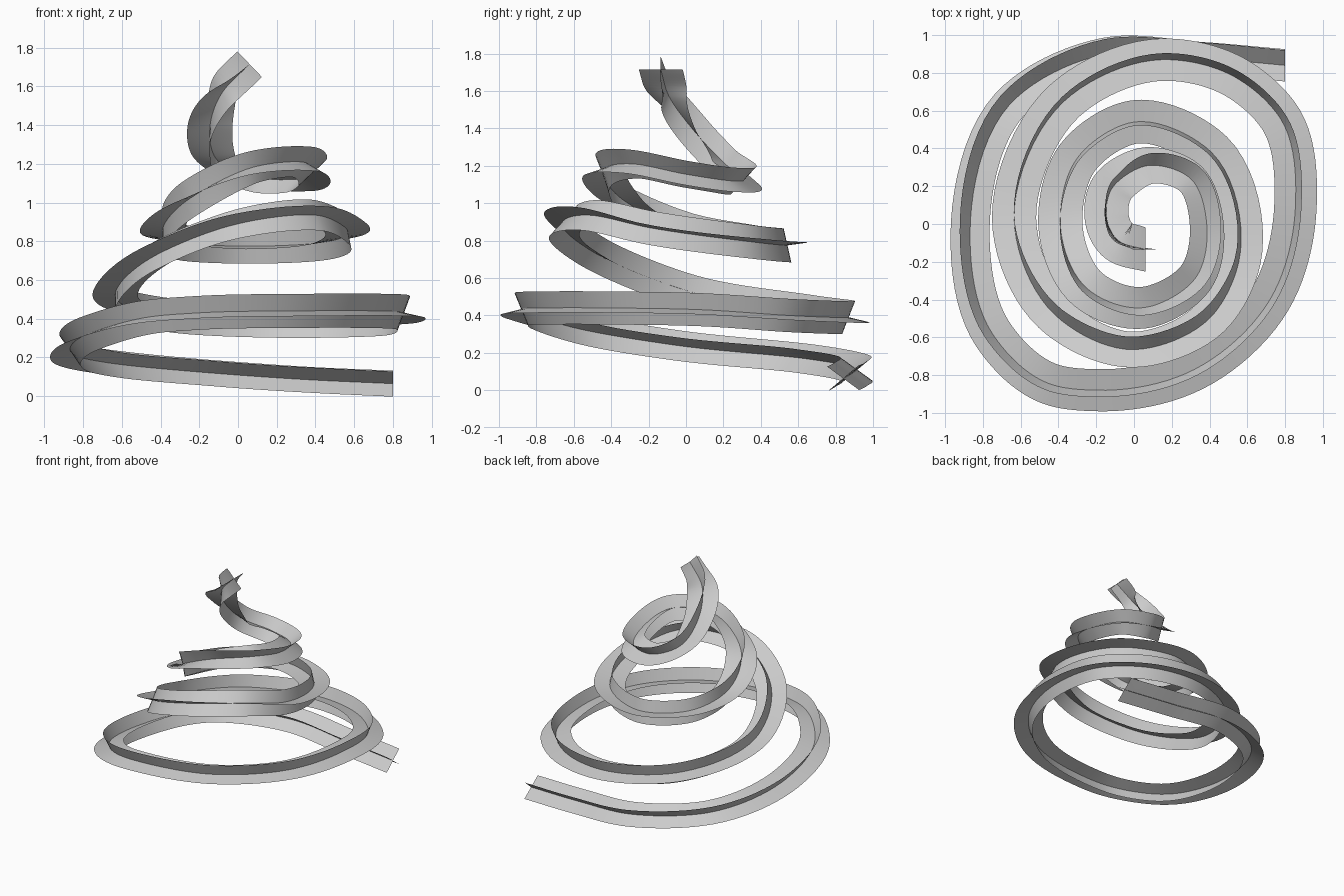
import bpy, math
from mathutils import Vector

if "Cube" in bpy.data.objects:
    bpy.data.objects.remove(bpy.data.objects["Cube"])

# Spiral path: x, y, z and roll of the cross section in degrees
PATH = [
    (.80, .84, .064, -43), (.35, .88, .085, -44), (-.15, .90, .12, -42),
    (-.66, .63, .17, -35), (-.868, -.05, .24, -28), (-.75, -.58, .33, -22),
    (-.45, -.845, .41, -19), (-.2, -.88, .43, -18), (.32, -.77, .44, -17),
    (.72, -.4, .44, -16), (.855, .1, .43, -16), (.78, .55, .40, -17),
    (.53, .78, .39, -18), (.15, .87, .39, -17), (-.37, .65, .42, -12),
    (-.635, .03, .525, 0), (-.42, -.48, .73, 22), (0, -.665, .89, 36),
    (.4, -.5, .935, 28), (.555, -.2, .87, 12), (.41, .38, .79, 9),
    (0, .54, .775, 10), (-.3, .35, .795, 8), (-.39, 0, .86, 0),
    (-.25, -.34, 1.02, -12), (.07, -.44, 1.18, -20), (.33, -.28, 1.21, -32),
    (.385, 0, 1.155, -40), (.3, .24, 1.12, -42), (.08, .31, 1.13, -33),
    (-.1, .21, 1.21, -12), (-.145, .04, 1.39, 0), (-.08, -.09, 1.57, 0),
    (.06, -.135, 1.715, 0),
]
HALF_W, HALF_H, STEPS = .117, .092, 10


def sample_path():
    """Smooth interpolation through the path points."""
    p = [Vector(v) for v in PATH]
    p = [2 * p[0] - p[1]] + p + [2 * p[-1] - p[-2]]
    out = []
    for i in range(1, len(p) - 2):
        a, b, c, d = p[i - 1:i + 3]
        # tangents weighted by spacing
        la, lb, lc = [(v.xyz - u.xyz).length for u, v in ((a, b), (b, c), (c, d))]
        m1 = ((b - a) / la * lb + (c - b) / lb * la) / (la + lb) * lb
        m2 = ((c - b) / lb * lc + (d - c) / lc * lb) / (lb + lc) * lb
        for k in range(STEPS):
            t = k / STEPS
            out.append((2*t**3 - 3*t**2 + 1) * b + (t**3 - 2*t**2 + t) * m1
                       + (3*t**2 - 2*t**3) * c + (t**3 - t**2) * m2)
    out.append(p[-2])
    return out


pts = sample_path()


def section(i):
    """Centre, outward and upward directions, and roll at a sample."""
    n = len(pts) - 1
    tan = (pts[min(i + 1, n)].xyz - pts[max(i - 1, 0)].xyz).normalized()
    # square off the two ends, easing in over the last samples
    tan = tan.lerp(Vector((-1, 0, 0)), max(0, 1 - i / 8))
    tan = tan.lerp(Vector((.72, 0, .69)), max(0, 1 - (n - i) / 8)).normalized()
    side = tan.cross(Vector((0, 0, 1))).normalized()
    up = side.cross(tan).normalized()
    return pts[i].xyz, side, up, math.radians(pts[i].w)


def ribbon(name, turn):
    """Flat strip swept along the spiral."""
    verts, faces = [], []
    for i in range(len(pts)):
        c, side, up, r = section(i)
        arm = side * HALF_W * math.cos(r + turn) + up * HALF_H * math.sin(r + turn)
        verts += [c - arm, c, c + arm]
        if i:
            k = 3 * i
            faces += [(k - 3, k - 2, k + 1, k), (k - 2, k - 1, k + 2, k + 1)]
    me = bpy.data.meshes.new(name)
    me.from_pydata(verts, [], faces)
    me.shade_smooth()
    ob = bpy.data.objects.new(name, me)
    bpy.context.collection.objects.link(ob)


# Two crossing ribbons form the plus-shaped spiral
ribbon("flat_ribbon", 0)
ribbon("upright_ribbon", math.pi / 2)
